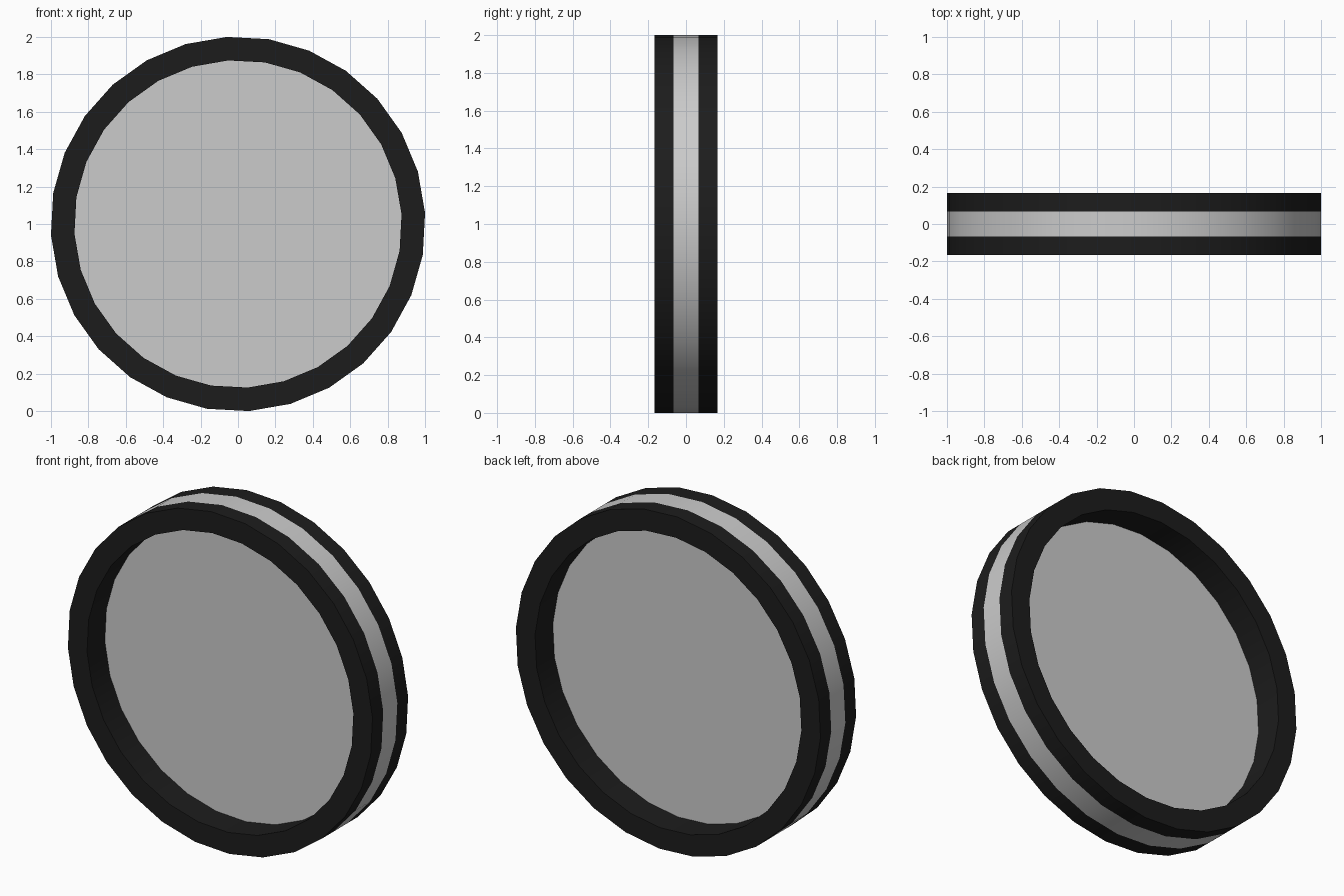
import bpy, bmesh
from math import sin, cos, radians, pi

if "Cube" in bpy.data.objects:
    bpy.data.objects.remove(bpy.data.objects["Cube"])

SIDES = 28
TURN = radians(3.4)           # slight roll of the polygon
R_OUT = 1 / cos(TURN)
R_IN = 0.876
HALF, BAND = 0.167, 0.066     # half widths of the rim and of the grey band

black = bpy.data.materials.new("black_rim")
black.diffuse_color = (0.012, 0.012, 0.012, 1)
black.use_nodes = True
black.node_tree.nodes["Principled BSDF"].inputs["Base Color"].default_value = black.diffuse_color


def circle(bm, r, y):
    angles = [TURN + 2 * pi * i / SIDES for i in range(SIDES)]
    return [bm.verts.new((r * cos(a), y, 1 + r * sin(a))) for a in angles]


def finish(bm, name, mat=None):
    bmesh.ops.recalc_face_normals(bm, faces=bm.faces[:])
    me = bpy.data.meshes.new(name)
    bm.to_mesh(me)
    bm.free()
    ob = bpy.data.objects.new(name, me)
    bpy.context.collection.objects.link(ob)
    if mat:
        me.materials.append(mat)
    bpy.ops.object.select_all(action='DESELECT')
    ob.select_set(True)
    bpy.context.view_layer.objects.active = ob
    bpy.ops.object.shade_smooth_by_angle(angle=radians(30))
    return ob


def lathe(name, profile, mat=None, closed=False):
    """Revolve (radius, y) points about the wheel axis."""
    bm = bmesh.new()
    rings = [circle(bm, r, y) for r, y in profile]
    pairs = list(zip(rings, rings[1:]))
    if closed:
        pairs.append((rings[-1], rings[0]))
    for a, b in pairs:
        for i in range(SIDES):
            j = (i + 1) % SIDES
            bm.faces.new((a[i], a[j], b[j], b[i]))
    ob = finish(bm, name, mat)
    return ob


# Black rims: front and back halves, each down to the centre disc inside
for name, s in (("front_rim", -1), ("back_rim", 1)):
    rim = lathe(name, [(R_OUT, s * BAND), (R_OUT, s * HALF),
                       (R_IN, s * HALF), (R_IN, 0)], black)
    # open strips: make sure the normals face away from the ring's core
    face = max(rim.data.polygons, key=lambda p: abs(p.normal.y))
    if face.normal.y * s < 0:
        rim.data.flip_normals()

# Grey band around the outside
band = lathe("outer_band", [(R_OUT, -BAND), (R_OUT, BAND)])
p = band.data.polygons[0]
if p.normal.x * p.center.x + p.normal.z * (p.center.z - 1) < 0:
    band.data.flip_normals()

# Recessed centre disc, seen from both sides
bm = bmesh.new()
bm.faces.new(circle(bm, R_IN, 0))
finish(bm, "centre_disc")
